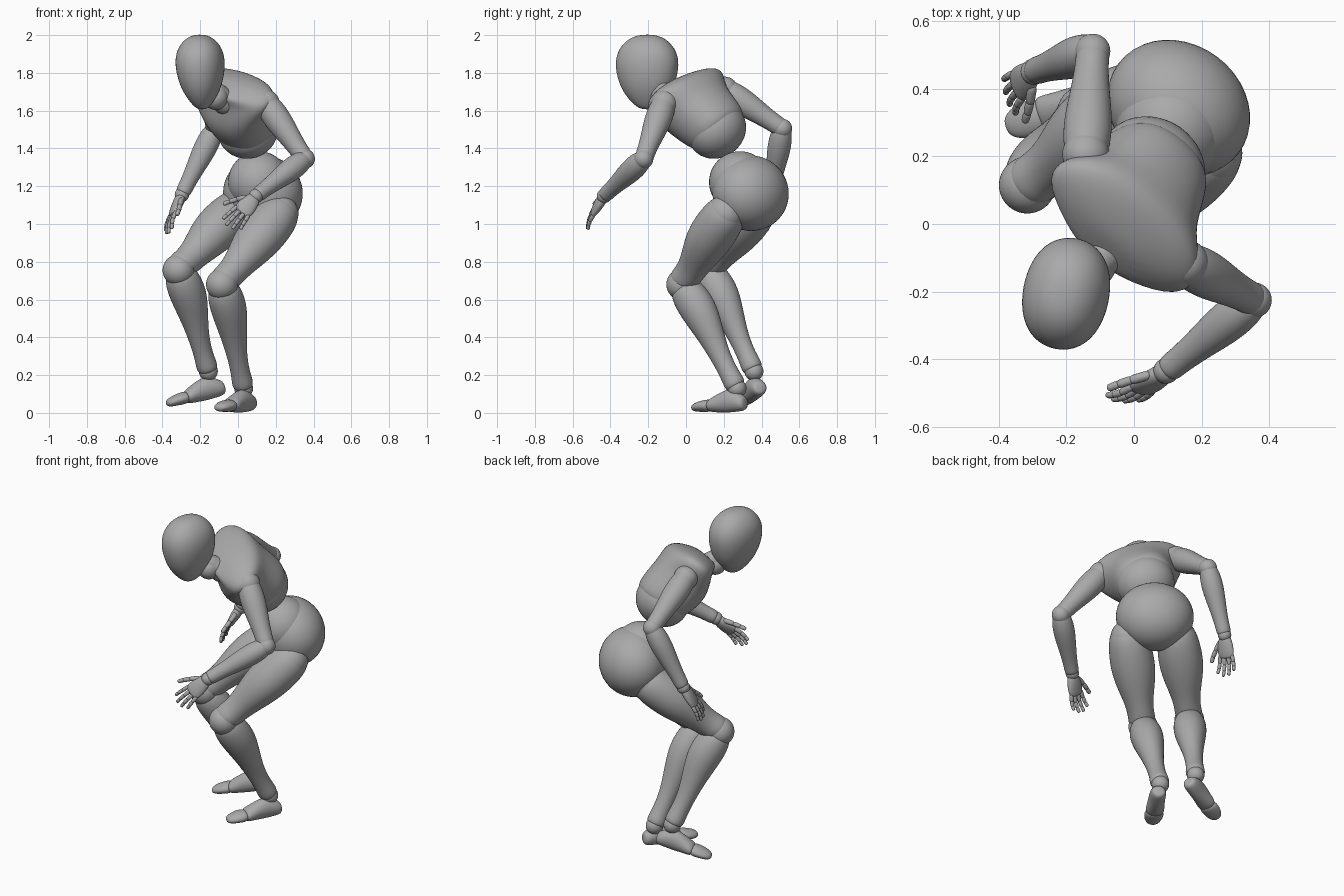
import bpy, bmesh, math
from mathutils import Vector, Matrix

cube = bpy.data.objects.get("Cube")
if cube:
    bpy.data.objects.remove(cube, do_unlink=True)

GREY = (0.4, 0.4, 0.4, 1)
mat = bpy.data.materials.new("matte grey")
mat.use_nodes = True
mat.diffuse_color = GREY
mat.node_tree.nodes["Principled BSDF"].inputs["Base Color"].default_value = GREY


def frame(up, left):
    """Unit axes: left, back, up, made square to each other."""
    up = Vector(up).normalized()
    left = Vector(left)
    left = (left - up * left.dot(up)).normalized()
    return left, up.cross(left), up


def finish(name, bm, levels):
    bmesh.ops.recalc_face_normals(bm, faces=bm.faces)
    for f in bm.faces:
        f.smooth = True
    mesh = bpy.data.meshes.new(name)
    bm.to_mesh(mesh)
    bm.free()
    mesh.materials.append(mat)
    ob = bpy.data.objects.new(name, mesh)
    bpy.context.collection.objects.link(ob)
    if levels:
        sub = ob.modifiers.new("smooth", 'SUBSURF')
        sub.levels = sub.render_levels = levels
    return ob


def loft(name, origin, axes, rings, sides=16, levels=2, power=1.0):
    """Skin of rings: height, back offset, half width, half depth."""
    left, back, up = axes
    bm = bmesh.new()
    rows = []
    for h, off, hw, hd in rings:
        row = []
        for i in range(sides):
            a = math.tau * i / sides
            c, s = math.cos(a), math.sin(a)
            c = math.copysign(abs(c) ** power, c)
            s = math.copysign(abs(s) ** power, s)
            p = Vector(origin) + up * h + left * c * hw + back * (off + s * hd)
            row.append(bm.verts.new(p))
        rows.append(row)
    for a, b in zip(rows, rows[1:]):
        for i in range(sides):
            j = (i + 1) % sides
            bm.faces.new((a[i], a[j], b[j], b[i]))
    bm.faces.new(rows[0])
    bm.faces.new(rows[-1])
    return finish(name, bm, levels)


def limb(name, a, b, left, rings, **kw):
    """Loft from a to b; rings are given as a fraction of the length."""
    a, b = Vector(a), Vector(b)
    length = (a - b).length
    rings = [(-t * length, off, hw, hd) for t, off, hw, hd in rings]
    return loft(name, a, frame(a - b, left), rings, **kw)


def ball(name, centre, radii, axes=None):
    if not isinstance(radii, tuple):
        radii = (radii,) * 3
    left, back, up = axes or frame((0, 0, 1), (1, 0, 0))
    m = Matrix((left, back, up)).transposed() @ Matrix.Diagonal(radii)
    bm = bmesh.new()
    bmesh.ops.create_uvsphere(bm, u_segments=40, v_segments=24, radius=1)
    bmesh.ops.transform(bm, matrix=Matrix.Translation(centre) @ m.to_4x4(), verts=bm.verts)
    return finish(name, bm, 0)


def round_rings(pairs):
    return [(t, 0, r, r) for t, r in pairs]


# Head and neck
loft("head", (-.198, -.206, 1.8), frame((-.05, 0, 1), (.98, -.2, 0)), [
    (-.194, .0, .022, .03), (-.17, 0, .05, .072), (-.10, 0, .098, .134),
    (-.02, 0, .124, .164), (.06, 0, .134, .175), (.13, 0, .12, .154),
    (.185, 0, .075, .098), (.203, 0, .025, .035)], power=.92)
limb("neck", (-.14, -.14, 1.72), (-.05, -.05, 1.63), (1, -1, 0),
     round_rings([(-.05, .03), (.1, .055), (.5, .06), (.9, .078), (1.05, .05)]))
ball("neck_joint", (-.118, -.12, 1.67), .066)

# Chest and abdomen, bent forward and twisted
CHEST = Vector((.012, .053, 1.67))
chest_axes = frame((-.36, -.65, .67), (.63, -.76, -.13))
loft("chest", CHEST, chest_axes, [
    (-.255, -.04, .09, .08), (-.245, -.04, .14, .13), (-.21, -.04, .17, .158),
    (-.13, -.048, .187, .174), (-.03, -.052, .215, .177), (.05, -.025, .278, .158),
    (.10, -.025, .282, .12), (.14, -.055, .19, .085), (.16, -.08, .08, .055)],
    power=.9)
left, back, up = chest_axes
ball("abdomen", CHEST - up * .202 - back * .055, (.166, .157, .142), chest_axes)

# Pelvis and waist
hip_axes = frame((-.1, -.15, 1), (.8, -.6, 0))
ball("waist", (.11, .285, 1.222), .163)
ball("pelvis", (.132, .342, 1.163), (.222, .19, .2), hip_axes)

# Legs: hip, knee, ankle, heel, toe, sideways direction
LEGS = {
    "left": ((.22, .21, 1.055), (-.085, -.02, .68), (.03, .27, .13),
             (.07, .305, .052), (-.105, .035, .032), (.8, -.6, 0)),
    "right": ((-.005, .375, 1.08), (-.315, .115, .755), (-.157, .36, .22),
              (-.085, .39, .134), (-.38, .285, .054), (.55, -.83, 0)),
}
for side, (hip, knee, ankle, heel, toe, across) in LEGS.items():
    ball(side + "_hip_joint", hip, .1)
    limb(side + "_thigh", hip, knee, across, [
        (-.13, 0, .05, .05), (-.09, 0, .095, .095), (.05, 0, .122, .122),
        (.3, -.005, .133, .126), (.5, -.005, .118, .112), (.72, 0, .083, .085),
        (.86, 0, .076, .08), (.96, -.01, .083, .078), (1.04, -.01, .045, .045)])
    ball(side + "_knee_joint", knee, .084)
    limb(side + "_shin", knee, ankle, across, [
        (-.01, .01, .05, .05), (.03, .005, .083, .085), (.15, .01, .097, .102),
        (.3, .018, .094, .1), (.5, .012, .07, .075), (.68, .002, .053, .056),
        (.85, 0, .049, .052), (.96, 0, .06, .06), (1.0, 0, .045, .045)])
    ball(side + "_ankle_joint", ankle, .05)
    d = Vector(toe) - Vector(heel)
    foot_left = (-d.y, d.x, 0)
    limb(side + "_foot", heel, toe, foot_left, [
        (-.04, 0, .025, .025), (0, 0, .043, .042), (.15, -.014, .048, .058),
        (.3, -.018, .048, .064), (.5, -.008, .052, .048), (.63, 0, .056, .037),
        (.66, 0, .04, .025)])
    limb(side + "_toes", heel, toe, foot_left, [
        (.62, 0, .035, .022), (.65, 0, .055, .035), (.8, 0, .057, .031),
        (.94, .004, .042, .024), (1.0, .006, .02, .012)])


def finger(name, base, d, bend, length, r):
    """Three short segments, each curling a little further."""
    p = Vector(base)
    for i, share in enumerate((.42, .32, .26)):
        q = p + d * length * share
        limb(f"{name}_{i + 1}", p, q, d.orthogonal(), round_rings(
            [(-.12, r * .5), (0, r), (.5, r * .93), (1, r * .95), (1.1, r * .5)]),
            sides=8, levels=1)
        p, r = q, r * .92
        d = (d + bend * .2).normalized()


def hand(side, wrist, along, across):
    """across points from the thumb to the little finger."""
    wrist, d = Vector(wrist), Vector(along).normalized()
    w, n, _ = frame(d, across)
    palm_side = n if side == "right" else -n
    limb(side + "_palm", wrist, wrist + d * .13, w, [
        (0, 0, .02, .02), (.1, 0, .036, .029), (.45, 0, .05, .028),
        (.8, 0, .053, .022), (.98, 0, .047, .017), (1.04, 0, .03, .01)])
    for i, length in enumerate((.1, .112, .106, .087)):
        k = (i - 1.5) * .026
        finger(f"{side}_finger_{i + 1}", wrist + d * (.127 - abs(k) * .2) + w * k,
               (d + w * k * 4).normalized(), palm_side, length, .0135)
    finger(side + "_thumb", wrist + d * .04 - w * .035,
           (d * .85 - w * .6).normalized(), d, .13, .0165)


# Arms: shoulder, elbow, wrist, hand direction, hand breadth, hinge direction
ARMS = {
    "left": ((.15, -.115, 1.64), (.355, -.225, 1.345), (.095, -.434, 1.148),
             (-.6, -.44, -.68), (.57, -.22, -.66), (.3, -.6, .5)),
    "right": ((-.142, .205, 1.71), (-.122, .51, 1.505), (-.297, .45, 1.155),
              (-.4, -.36, -.86), (-.28, .88, -.12), (1, 0, .2)),
}
for side, (shoulder, elbow, wrist, along, across, hinge) in ARMS.items():
    ball(side + "_shoulder_joint", shoulder, .07)
    limb(side + "_upper_arm", shoulder, elbow, hinge, round_rings([
        (-.1, .035), (-.05, .058), (.12, .073), (.35, .073), (.6, .06),
        (.85, .05), (.97, .052), (1.02, .035)]))
    ball(side + "_elbow_joint", elbow, .052)
    limb(side + "_forearm", elbow, wrist, hinge, round_rings([
        (-.06, .03), (0, .05), (.15, .063), (.35, .063), (.6, .05),
        (.85, .041), (.96, .043), (1.0, .03)]))
    ball(side + "_wrist_joint", wrist, .038)
    hand(side, wrist, along, across)
